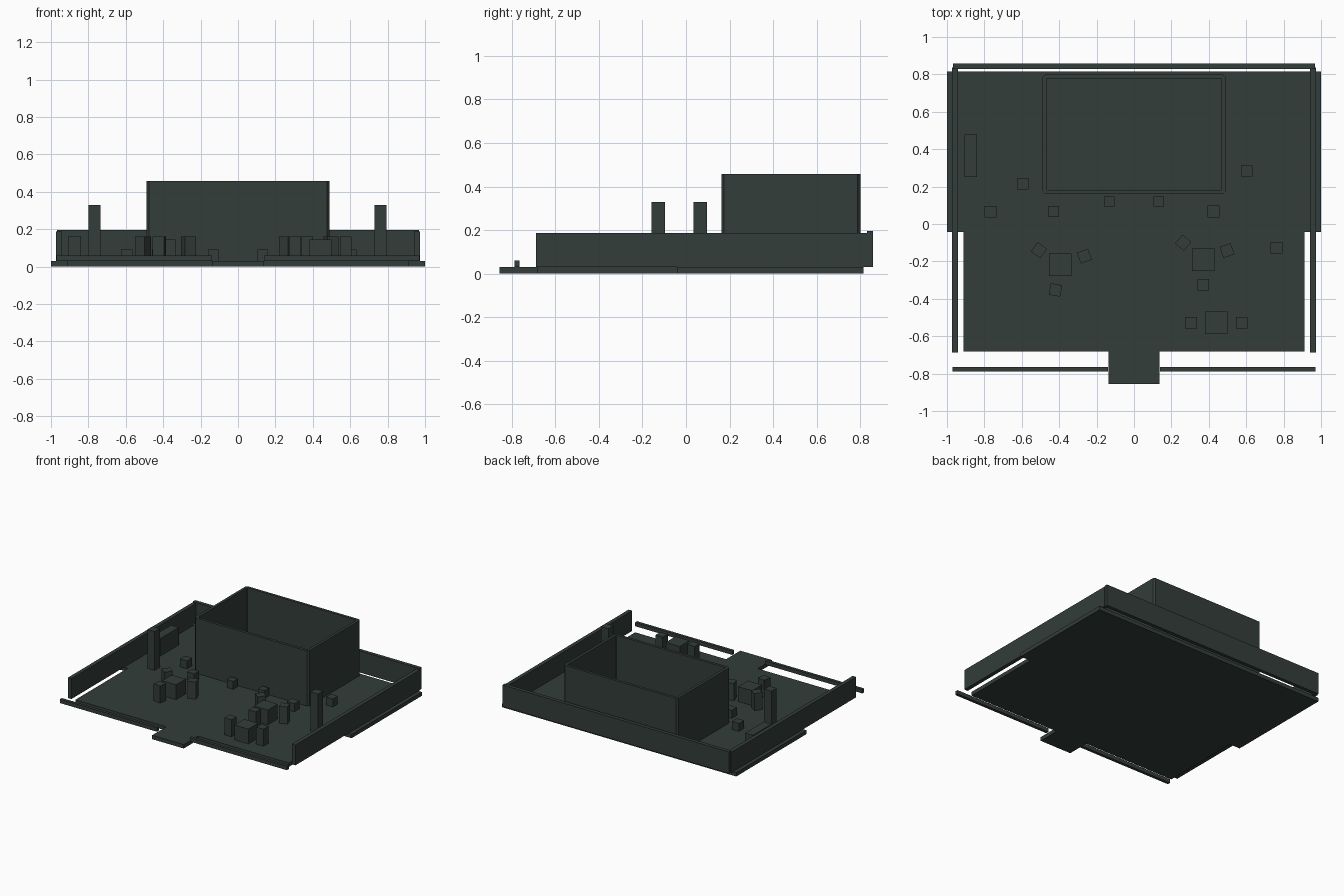
import bpy, bmesh, math

if "Cube" in bpy.data.objects:
    bpy.data.objects.remove(bpy.data.objects["Cube"])

mat = bpy.data.materials.new("dark_green_grey")
mat.diffuse_color = (0.033, 0.047, 0.041, 1)
mat.use_nodes = True
mat.node_tree.nodes["Principled BSDF"].inputs["Base Color"].default_value = mat.diffuse_color
F = 0.03  # floor top


def finish(name, bm):
    bmesh.ops.recalc_face_normals(bm, faces=bm.faces)
    me = bpy.data.meshes.new(name)
    bm.to_mesh(me)
    bm.free()
    me.materials.append(mat)
    ob = bpy.data.objects.new(name, me)
    bpy.context.collection.objects.link(ob)
    return ob


def prism(name, pts, z0, z1):
    bm = bmesh.new()
    face = bm.faces.new([bm.verts.new((x, y, z0)) for x, y in pts])
    ext = bmesh.ops.extrude_face_region(bm, geom=[face], use_keep_orig=True)
    for v in ext["geom"]:
        if isinstance(v, bmesh.types.BMVert):
            v.co.z = z1
    return finish(name, bm)


def box(name, x0, x1, y0, y1, z0, z1):
    return prism(name, [(x0, y0), (x1, y0), (x1, y1), (x0, y1)], z0, z1)


def block(name, x, y, size, top, deg=0):
    h = size / 2
    ob = box(name, -h, h, -h, h, F, top)
    ob.location = (x, y, 0)
    ob.rotation_euler.z = math.radians(deg)


# Stepped floor plate with entrance tab
right = [(0.135, -0.855), (0.135, -0.682), (0.912, -0.682),
         (0.912, -0.042), (1, -0.042), (1, 0.815)]
prism("floor", right + [(-x, y) for x, y in reversed(right)], 0, F)

# Perimeter walls and low front rails
for side, s in (("left", -1), ("right", 1)):
    a, b = sorted((s * 0.942, s * 0.972))
    box(side + "_wall", a, b, -0.688, 0.837, F, 0.187)
    a, b = sorted((s * 0.14, s * 0.97))
    box(side + "_front_rail", a, b, -0.788, -0.765, F, 0.06)
box("back_wall", -0.967, 0.967, 0.83, 0.858, F, 0.197)


# Open-topped enclosure with clipped outer corners
def enclosure(x, y0, y1, top, t=0.021, c=0.013):
    outer = [(-x + c, y0), (x - c, y0), (x, y0 + c), (x, y1 - c),
             (x - c, y1), (-x + c, y1), (-x, y1 - c), (-x, y0 + c)]
    d = 0.002
    xi, a, b = x - t, y0 + t, y1 - t
    inner = [(-xi + d, a), (xi - d, a), (xi, a + d), (xi, b - d),
             (xi - d, b), (-xi + d, b), (-xi, b - d), (-xi, a + d)]
    bm = bmesh.new()
    rings = [[bm.verts.new((px, py, z)) for px, py in pts]
             for pts, z in ((outer, F), (outer, top), (inner, top), (inner, F))]
    for k in range(4):
        r, q = rings[k], rings[(k + 1) % 4]
        for i in range(8):
            j = (i + 1) % 8
            bm.faces.new((r[i], r[j], q[j], q[i]))
    finish("enclosure_walls", bm)


enclosure(0.488, 0.162, 0.80, 0.457)

# Tall posts and side bench
block("left_post", -0.767, 0.065, 0.063, 0.33)
block("right_post", 0.762, -0.127, 0.063, 0.33)
box("side_bench", -0.907, -0.84, 0.252, 0.478, F, 0.165)

# Low cubes around the yard
for x, y, s in ((-0.595, 0.215, 0.06), (-0.43, 0.067, 0.06), (-0.133, 0.12, 0.055),
                (0.133, 0.12, 0.055), (0.603, 0.283, 0.06), (0.425, 0.067, 0.065)):
    block("low_cube", x, y, s, 0.092)

# Tables
for x, y in ((-0.395, -0.217), (0.37, -0.19), (0.44, -0.527)):
    block("table", x, y, 0.12, 0.145)

# Stools around the tables
for x, y, deg in ((-0.508, -0.14, -35), (-0.265, -0.172, 20), (-0.42, -0.353, -10),
                  (0.263, -0.1, -40), (0.497, -0.142, 20), (0.37, -0.325, 0),
                  (0.305, -0.527, 0), (0.577, -0.527, 0)):
    block("stool", x, y, 0.062, 0.162, deg)
